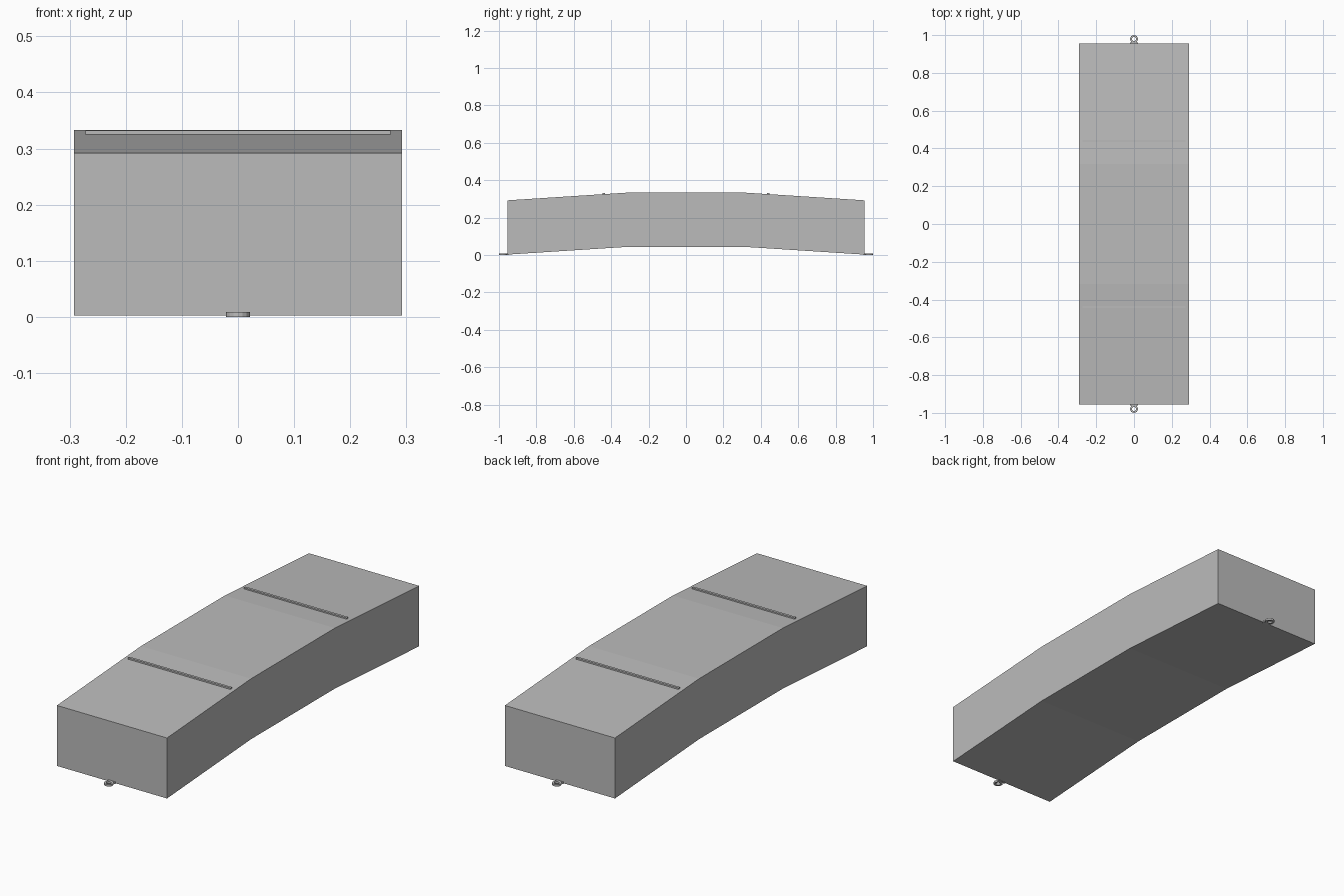
import bpy, bmesh, math

cube = bpy.data.objects.get("Cube")
if cube:
    bpy.data.objects.remove(cube, do_unlink=True)

grey = bpy.data.materials.new("plain grey")
grey.use_nodes = True
color = (0.5, 0.5, 0.5, 1)
grey.diffuse_color = color
grey.node_tree.nodes["Principled BSDF"].inputs["Base Color"].default_value = color


def add_object(name, bm):
    bmesh.ops.recalc_face_normals(bm, faces=bm.faces)
    mesh = bpy.data.meshes.new(name)
    bm.to_mesh(mesh)
    bm.free()
    mesh.materials.append(grey)
    obj = bpy.data.objects.new(name, mesh)
    bpy.context.collection.objects.link(obj)
    return obj


def extrude(name, faces, vector):
    """Sweep flat faces, given as corner lists, along a vector."""
    bm = bmesh.new()
    made = [bm.faces.new([bm.verts.new(p) for p in f]) for f in faces]
    bmesh.ops.remove_doubles(bm, verts=bm.verts, dist=1e-5)
    res = bmesh.ops.extrude_face_region(bm, geom=bm.faces[:], use_keep_orig=True)
    new = [v for v in res["geom"] if isinstance(v, bmesh.types.BMVert)]
    bmesh.ops.translate(bm, verts=new, vec=vector)
    return add_object(name, bm)


HALF_W, END, BEND, THICK, RISE = 0.292, 0.955, 0.318, 0.29, 0.041

# Arched body: three straight sections
path = [(-END, 0.002), (-BEND, 0.002 + RISE), (BEND, 0.002 + RISE), (END, 0.002)]
sections = [[(-HALF_W, a[0], a[1]), (-HALF_W, b[0], b[1]),
             (-HALF_W, b[0], b[1] + THICK), (-HALF_W, a[0], a[1] + THICK)]
            for a, b in zip(path, path[1:])]
extrude("arched_body", sections, (2 * HALF_W, 0, 0))

for side, label in ((-1, "front"), (1, "back")):
    # Thin bar across the sloping top
    y, bar = side * 0.44, 0.006
    outline = [(-0.272, y - bar, 0.322), (-0.272, y + bar, 0.322),
               (-0.272, y + bar, 0.332), (-0.272, y - bar, 0.332)]
    extrude(label + "_top_bar", [outline], (0.544, 0, 0))

    # Flat towing ring
    count, centre = 16, side * 0.979

    def rim(radius, i):
        angle = math.tau * i / count
        return (radius * math.cos(angle), centre + radius * math.sin(angle), 0)

    ring = [[rim(0.021, i), rim(0.021, i + 1), rim(0.011, i + 1), rim(0.011, i)]
            for i in range(count)]
    extrude(label + "_ring", ring, (0, 0, 0.009))

    # Mounting plate behind the ring
    inner, outer = side * 0.95, side * 0.96
    plate = [(-0.02, inner, 0), (0.02, inner, 0), (0.02, outer, 0), (-0.02, outer, 0)]
    extrude(label + "_ring_plate", [plate], (0, 0, 0.009))
